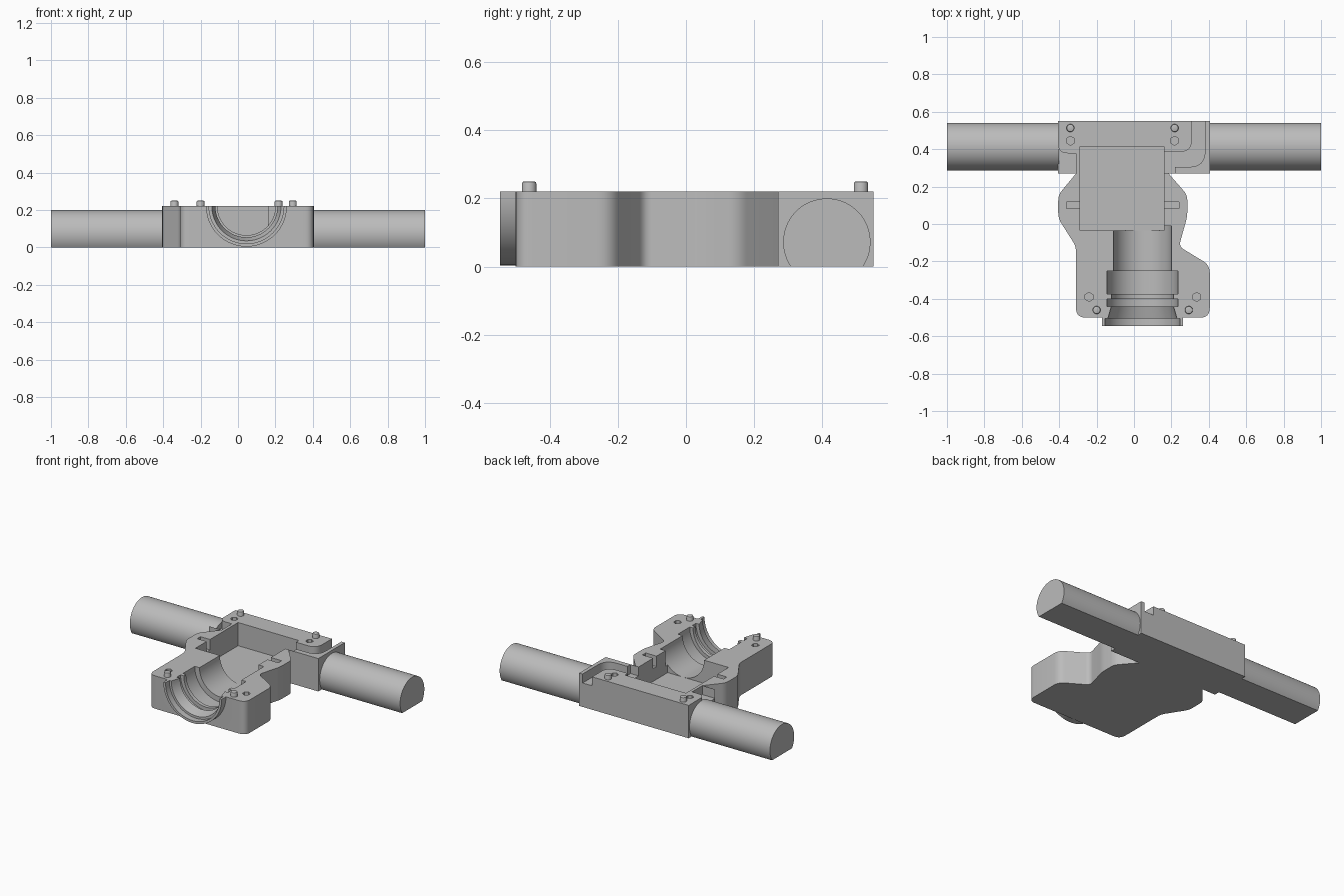
import bpy, bmesh, math
from mathutils import Vector, Matrix

cube = bpy.data.objects.get("Cube")
if cube:
    bpy.data.objects.remove(cube, do_unlink=True)

grey = bpy.data.materials.new("plain grey")
grey.use_nodes = True
grey.diffuse_color = (0.5, 0.5, 0.5, 1)
grey.node_tree.nodes["Principled BSDF"].inputs["Base Color"].default_value = (0.5, 0.5, 0.5, 1)

TOP = 0.22           # parting plane
BORE_X = 0.045       # centre line of the half-round bore
FLOOR = 0.16         # floor of the shallow cable channel


def finish(name, bm):
    bmesh.ops.recalc_face_normals(bm, faces=bm.faces)
    mesh = bpy.data.meshes.new(name)
    bm.to_mesh(mesh)
    bm.free()
    mesh.materials.append(grey)
    ob = bpy.data.objects.new(name, mesh)
    bpy.context.collection.objects.link(ob)
    return ob


def rounded(points, steps=6):
    """Outline from (x, y, corner size) points."""
    out = []
    for i, p in enumerate(points):
        c, size = Vector(p[:2]), (p[2] if len(p) > 2 else 0)
        if not size:
            out.append(c)
            continue
        a = c + (Vector(points[i - 1][:2]) - c).normalized() * size
        b = c + (Vector(points[(i + 1) % len(points)][:2]) - c).normalized() * size
        for k in range(steps + 1):
            t = k / steps
            out.append(a * (1 - t) ** 2 + c * 2 * t * (1 - t) + b * t * t)
    return out


def prism(name, outline, low, high, axis="z"):
    place = {"z": lambda u, v, w: (u, v, w),
             "y": lambda u, v, w: (u, w, v),
             "x": lambda u, v, w: (w, u, v)}[axis]
    bm = bmesh.new()
    ends = [[bm.verts.new(place(u, v, w)) for u, v in outline] for w in (low, high)]
    n = len(outline)
    for ring in ends:
        bm.faces.new(ring)
    for i in range(n):
        j = (i + 1) % n
        bm.faces.new((ends[0][i], ends[0][j], ends[1][j], ends[1][i]))
    return finish(name, bm)


def box(name, x0, x1, y0, y1, z0, z1):
    return prism(name, [(x0, y0), (x1, y0), (x1, y1), (x0, y1)], z0, z1)


def arc(cx, cy, r, start, end, n):
    return [(cx + r * math.cos(start + (end - start) * i / n),
             cy + r * math.sin(start + (end - start) * i / n)) for i in range(n + 1)]


def lathe_y(name, profile, n=64):
    """Closed solid turned about the bore axis from (radius, y) points."""
    bm = bmesh.new()
    rings = [[bm.verts.new((BORE_X + r * math.cos(math.tau * k / n), y,
                            TOP + r * math.sin(math.tau * k / n))) for k in range(n)]
             for r, y in profile]
    for a, b in zip(rings, rings[1:]):
        for k in range(n):
            m = (k + 1) % n
            bm.faces.new((a[k], a[m], b[m], b[k]))
    bm.faces.new(rings[0])
    bm.faces.new(rings[-1])
    return finish(name, bm)


def combine(target, other, operation):
    mod = target.modifiers.new(operation, "BOOLEAN")
    mod.operation, mod.solver, mod.object = operation, "EXACT", other
    bpy.context.view_layer.objects.active = target
    bpy.ops.object.modifier_apply(modifier=mod.name)
    bpy.data.objects.remove(other, do_unlink=True)


# Housing block
housing = prism("housing_half", rounded([
    (-.31, -.5, .05), (.405, -.5, .05), (.405, -.22, .04), (.24, -.12, .03),
    (.285, .04, .03), (.285, .155, .03), (.185, .27), (.405, .27), (.405, .55),
    (-.405, .55), (-.405, .27), (-.31, .27), (-.405, .155, .03),
    (-.405, .03, .03), (-.31, -.12, .03)]), 0, TOP)

# Half-round collar on the front
combine(housing, prism("collar", arc(BORE_X, TOP, .216, math.pi, math.tau, 40),
                       -.545, -.46, "y"), "UNION")

# Stepped bore with seal grooves
combine(housing, lathe_y("bore_cutter", [
    (.2, -.6), (.2, -.505), (.185, -.505), (.166, -.44), (.19, -.44), (.19, -.4),
    (.166, -.4), (.166, -.375), (.19, -.375), (.19, -.25), (.155, -.25),
    (.155, -.012)]), "DIFFERENCE")

# Main pocket and side slots
combine(housing, box("pocket_cutter", -.29, .16, -.035, .415, .065, .4), "DIFFERENCE")
for x0, x1 in ((-.36, -.25), (.12, .24)):
    combine(housing, box("slot_cutter", x0, x1, .083, .118, .15, .4), "DIFFERENCE")

# Curved cable channel, its outlet and the stepped left corner
combine(housing, prism("channel_cutter", rounded([
    (.31, .7), (.31, .385, .065), (.14, .385), (.14, .272), (.22, .272),
    (.22, .305), (.38, .305, .085), (.38, .7)]), FLOOR, .4), "DIFFERENCE")
combine(housing, prism("corner_cutter", rounded([
    (-.5, .2701), (-.31, .2701), (-.31, .378), (-.407, .378, .055),
    (-.407, .46), (-.5, .46)]), FLOOR, .4), "DIFFERENCE")

# Dowel sockets
for x, y in ((-.34, .445), (.217, .445), (-.24, -.39), (.335, -.39)):
    hexagon = arc(x, y, .024, math.pi / 2, math.pi * 2.5, 6)[:-1]
    combine(housing, prism("socket_cutter", hexagon, .17, .4), "DIFFERENCE")

# Dowel pins
pins = []
for i, (x, y) in enumerate(((-.34, .513), (.217, .513), (-.2, -.46), (.293, -.46))):
    bm = bmesh.new()
    bmesh.ops.create_cone(bm, cap_ends=True, segments=24, radius1=.021, radius2=.021,
                          depth=.08, matrix=Matrix.Translation((x, y, .21)))
    rim = [e for e in bm.edges if all(v.co.z > .24 for v in e.verts)]
    bmesh.ops.bevel(bm, geom=rim, offset=.006, segments=2, affect="EDGES", profile=.5)
    pins.append(finish("dowel_pin_%d" % (i + 1), bm))

# Round bars with a flat underside
R, CY, CZ = .128, .413, .072
drop = math.asin(CZ / R)
d_shape = arc(CY, CZ, R, -drop, math.pi + drop, 48)
bars = [prism("right_bar", d_shape, -1, -.4, "x"), prism("left_bar", d_shape, .4, 1, "x")]

# Smooth curved walls, crisp edges
bpy.ops.object.select_all(action="DESELECT")
for ob in [housing] + pins + bars:
    ob.select_set(True)
bpy.context.view_layer.objects.active = housing
bpy.ops.object.shade_smooth_by_angle(angle=math.radians(30))
